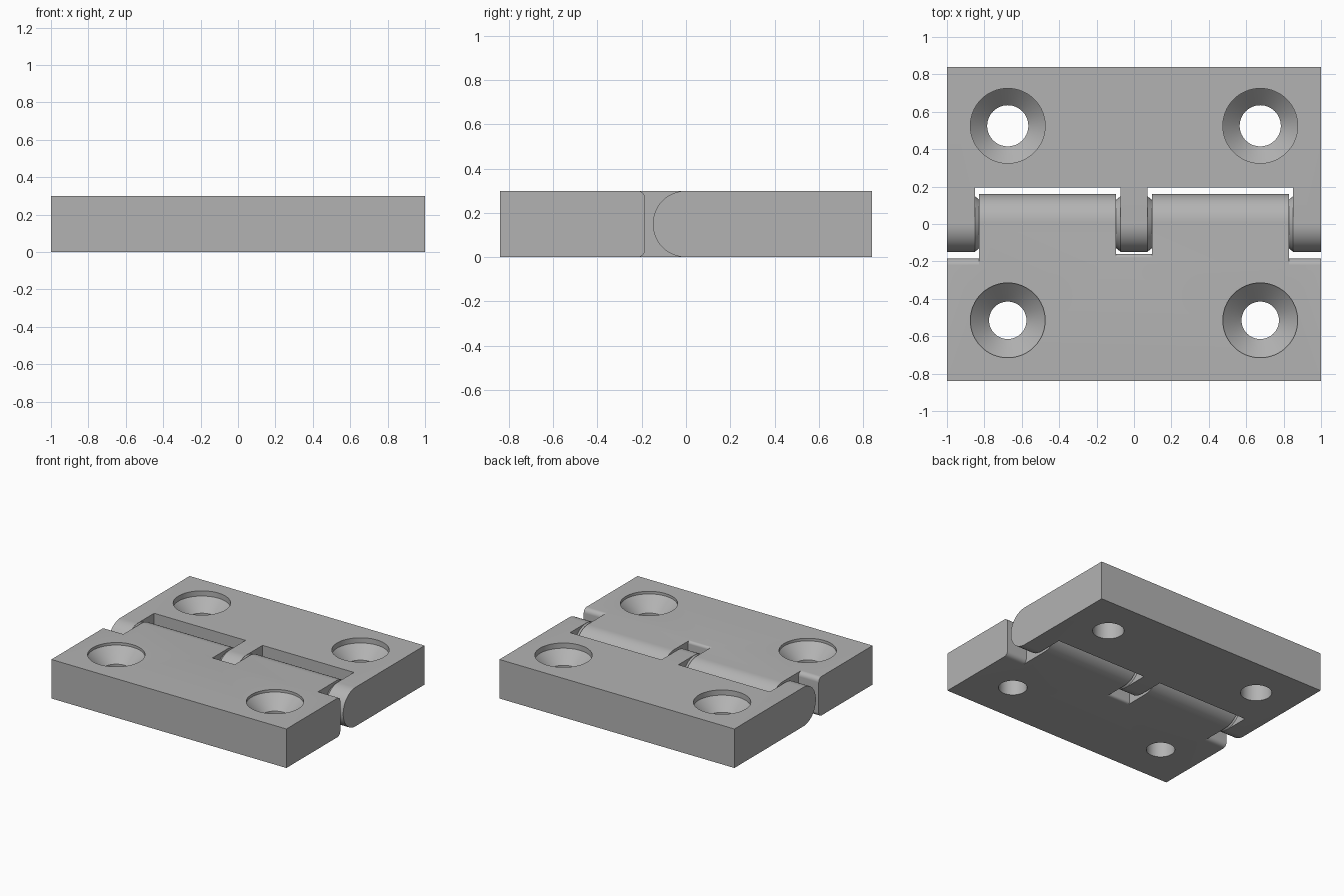
import bpy
import bmesh
import math

if "Cube" in bpy.data.objects:
    bpy.data.objects.remove(bpy.data.objects["Cube"], do_unlink=True)

H = 0.3            # plate thickness
R = H / 2          # knuckle radius
HALF = 0.84        # half depth of the open hinge
HOLE_X = 0.675

steel = bpy.data.materials.new("grey steel")
steel.use_nodes = True
GREY = (0.45, 0.45, 0.45, 1)
steel.diffuse_color = GREY
steel.node_tree.nodes["Principled BSDF"].inputs["Base Color"].default_value = GREY


def arc(cy, cz, r, start, end, n=24):
    """Points of an arc in the side plane, angles in degrees."""
    steps = [math.radians(start + (end - start) * i / n) for i in range(n + 1)]
    return [(cy + r * math.cos(a), cz + r * math.sin(a)) for a in steps]


def add_mesh(name, bm):
    bmesh.ops.recalc_face_normals(bm, faces=bm.faces)
    mesh = bpy.data.meshes.new(name)
    bm.to_mesh(mesh)
    bm.free()
    obj = bpy.data.objects.new(name, mesh)
    bpy.context.collection.objects.link(obj)
    mesh.materials.append(steel)
    return obj


def extrude_x(name, profile, x0, x1):
    """Prism along x from a side profile."""
    bm = bmesh.new()
    face = bm.faces.new([bm.verts.new((x0, y, z)) for y, z in profile])
    out = bmesh.ops.extrude_face_region(bm, geom=[face])
    verts = [g for g in out["geom"] if isinstance(g, bmesh.types.BMVert)]
    bmesh.ops.translate(bm, verts=verts, vec=(x1 - x0, 0, 0))
    return add_mesh(name, bm)


def lathe(name, profile, place, n=64):
    """Closed solid from stacked (radius, height) rings."""
    bm = bmesh.new()
    rings = [[bm.verts.new(place(r * math.cos(t), r * math.sin(t), h))
              for t in (math.tau * i / n for i in range(n))] for r, h in profile]
    for a, b in zip(rings, rings[1:]):
        for i in range(n):
            j = (i + 1) % n
            bm.faces.new((a[i], a[j], b[j], b[i]))
    bm.faces.new(rings[0])
    bm.faces.new(rings[-1])
    return add_mesh(name, bm)


def smooth(obj):
    bpy.ops.object.select_all(action="DESELECT")
    obj.select_set(True)
    bpy.context.view_layer.objects.active = obj
    bpy.ops.object.shade_smooth_by_angle(angle=math.radians(30))


def cut(obj, cutters):
    bpy.context.view_layer.objects.active = obj
    for cutter in cutters:
        mod = obj.modifiers.new("cut", "BOOLEAN")
        mod.operation = "DIFFERENCE"
        mod.solver = "EXACT"
        mod.object = cutter
        bpy.ops.object.modifier_apply(modifier=mod.name)
        bpy.data.objects.remove(cutter, do_unlink=True)
    smooth(obj)


def screw_holes(y, bore, lip, cone):
    """Countersunk hole cutters, one on each side."""
    profile = [(bore, -0.1), (bore, H - lip - cone), (0.2, H - lip), (0.2, H + 0.1)]
    return [lathe("hole_cutter", profile, lambda a, b, h, x=x: (x + a, y + b, h))
            for x in (-HOLE_X, HOLE_X)]


def round_notch(x0, x1, y, r):
    """Notch cutter that leaves rounded top and bottom edges on the plate."""
    profile = ([(0.5, -0.1), (y - r, -0.1)] + arc(y - r, r, r, -90, 0, 8)
               + arc(y - r, H - r, r, 0, 90, 8) + [(y - r, H + 0.1), (0.5, H + 0.1)])
    return extrude_x("notch_cutter", profile, x0, x1)


def square_notch(x0, x1, y):
    profile = [(-0.5, -0.1), (y, -0.1), (y, H + 0.1), (-0.5, H + 0.1)]
    return extrude_x("notch_cutter", profile, x0, x1)


# Front leaf with two long knuckles
front = extrude_x("front_leaf",
                  [(-HALF, 0)] + arc(0.01, R, R, -90, 90) + [(-HALF, H)], -1, 1)
cut(front, [round_notch(-0.095, 0.095, -0.16, 0.02),
            round_notch(-1.1, -0.828, -0.185, 0.035),
            round_notch(0.828, 1.1, -0.185, 0.035)]
    + screw_holes(-0.515, 0.1, 0.02, 0.1))

# Back leaf with one middle knuckle and two end knuckles
back = extrude_x("back_leaf",
                 [(HALF, H)] + arc(0, R, R, 90, 270) + [(HALF, 0)], -1, 1)
cut(back, [square_notch(-0.85, -0.072, 0.195), square_notch(0.072, 0.85, 0.195)]
    + screw_holes(0.525, 0.11, 0.04, 0.09))

# Tapered bushings between the knuckles
for side, name in ((-1, "right"), (1, "left")):
    for label, wide, narrow in (("inner", 0.072, 0.097), ("outer", 0.85, 0.825)):
        bushing = lathe(f"{name}_{label}_bushing", [(R - 0.002, wide), (R - 0.022, narrow)],
                        lambda a, b, h: (side * h, a, R + b))
        smooth(bushing)
